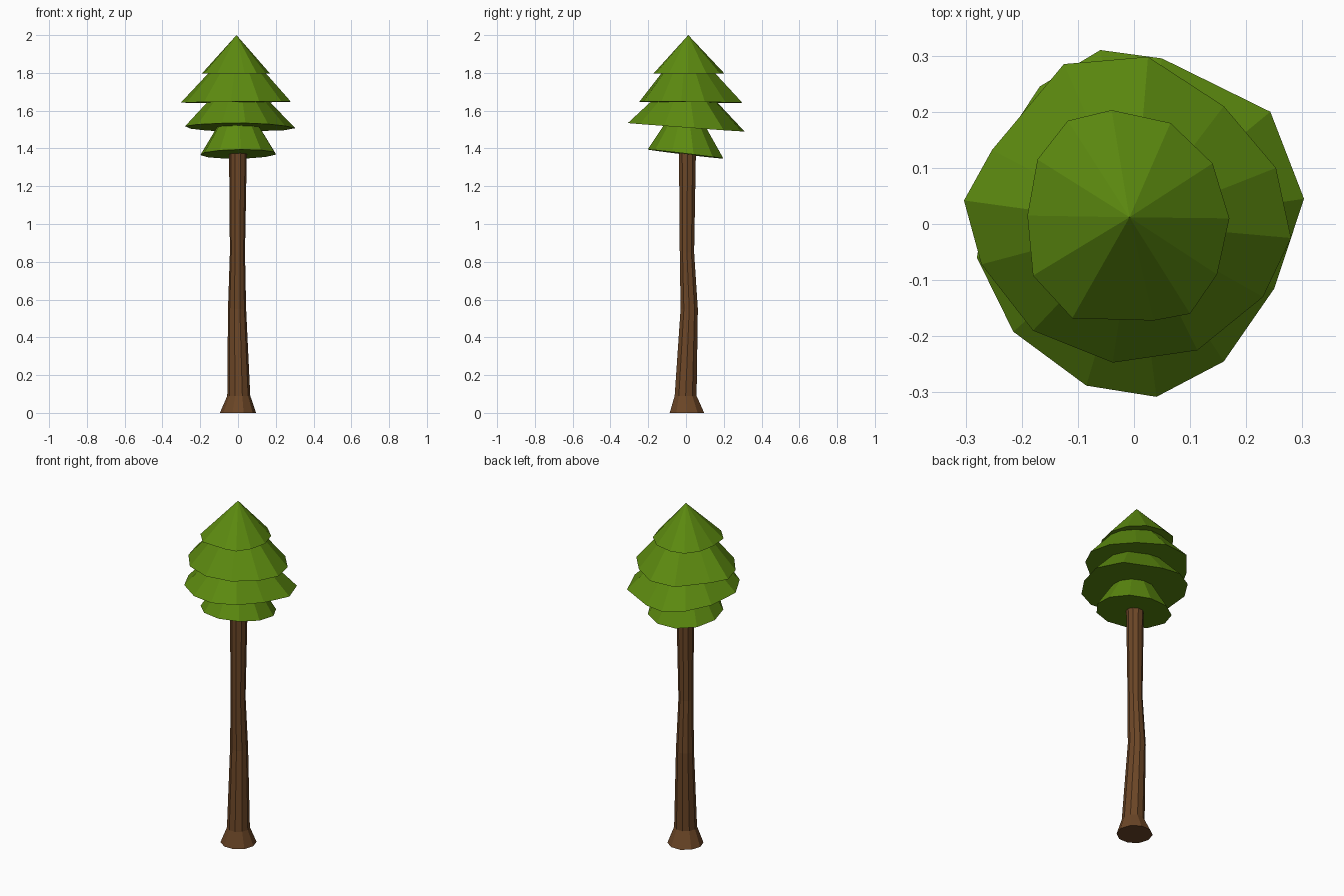
import bpy, math

if "Cube" in bpy.data.objects:
    bpy.data.objects.remove(bpy.data.objects["Cube"])


def material(name, rgb):
    m = bpy.data.materials.new(name)
    m.diffuse_color = (*rgb, 1)
    m.use_nodes = True
    m.node_tree.nodes["Principled BSDF"].inputs["Base Color"].default_value = m.diffuse_color
    return m


bark = material("brown bark", (0.15, 0.062, 0.02))
leaf = material("leaf green", (0.108, 0.256, 0.005))


def loft(name, rings, mat):
    """Closed flat-faced solid through rings of points, listed bottom to top, counter-clockwise."""
    n = len(rings[0])
    verts = [p for r in rings for p in r]
    faces = [list(range(n))[::-1]]
    for k in range(len(rings) - 1):
        a, b = k * n, (k + 1) * n
        if len(rings[k + 1]) == 1:
            faces += [(a + i, a + (i + 1) % n, b) for i in range(n)]
        else:
            faces += [(a + i, a + (i + 1) % n, b + (i + 1) % n, b + i) for i in range(n)]
    if len(rings[-1]) > 1:
        faces.append(list(range((len(rings) - 1) * n, len(verts))))
    me = bpy.data.meshes.new(name)
    me.from_pydata(verts, [], faces)
    me.materials.append(mat)
    ob = bpy.data.objects.new(name, me)
    bpy.context.collection.objects.link(ob)
    return ob


def circle(x, y, r, n=10, turn=0.0):
    return [(x + r * math.cos(turn + math.tau * i / n),
             y + r * math.sin(turn + math.tau * i / n)) for i in range(n)]


# Trunk: flared foot, slight bend (z, centre x, centre y, radius)
profile = [(0, 0, 0.005, 0.096), (0.09, 0.004, -0.002, 0.061), (0.55, -0.005, 0.017, 0.048),
           (0.85, -0.003, 0.005, 0.040), (1.45, 0, 0.008, 0.048)]
loft("trunk", [[(*p, z) for p in circle(x, y, r)] for z, x, y, r in profile], bark)


def tier(name, rim, z, tilt, top_z, top_scale):
    """Skirt of foliage: uneven tilted rim narrowing to a smaller ring or a point."""
    sx, sy = tilt
    bottom = [(x, y, z + sx * x + sy * y) for x, y in rim]
    if top_scale == 0:
        top = [(-0.008, 0.012, top_z)]
    else:
        top = [(x * top_scale, y * top_scale, top_z + (sx * x + sy * y) * top_scale)
               for x, y in rim]
    return loft(name, [bottom, top], leaf)


# Foliage rims, counter-clockwise as seen from above
rim_crown = [(0.17, 0.01), (0.14, 0.108), (0.065, 0.18), (-0.04, 0.203), (-0.118, 0.184),
             (-0.172, 0.115), (-0.19, 0.015), (-0.18, -0.092), (-0.11, -0.168),
             (0.035, -0.172), (0.1, -0.16), (0.148, -0.09)]
rim_upper = [(0.28, -0.025), (0.253, 0.1), (0.16, 0.21), (0.025, 0.298), (-0.125, 0.285),
             (-0.253, 0.132), (-0.303, 0.042), (-0.272, -0.072), (-0.18, -0.19),
             (-0.038, -0.247), (0.113, -0.225), (0.23, -0.13)]
rim_lower = [(0.303, 0.045), (0.243, 0.2), (0.05, 0.295), (-0.06, 0.31), (-0.168, 0.245),
             (-0.25, 0.12), (-0.28, -0.06), (-0.215, -0.192), (-0.085, -0.288),
             (0.04, -0.308), (0.16, -0.245), (0.25, -0.115)]

# Foliage tiers, bottom to top
tier("bottom_foliage", circle(0.003, 0, 0.203, 11, 0.2), 1.37, (0.015, -0.12), 1.525, 0.53)
tier("lower_foliage", rim_lower, 1.512, (-0.005, -0.073), 1.66, 0.52)
tier("upper_foliage", rim_upper, 1.645, (0.008, -0.01), 1.805, 0.5)
tier("crown_foliage", rim_crown, 1.797, (-0.005, 0), 2.0, 0)
